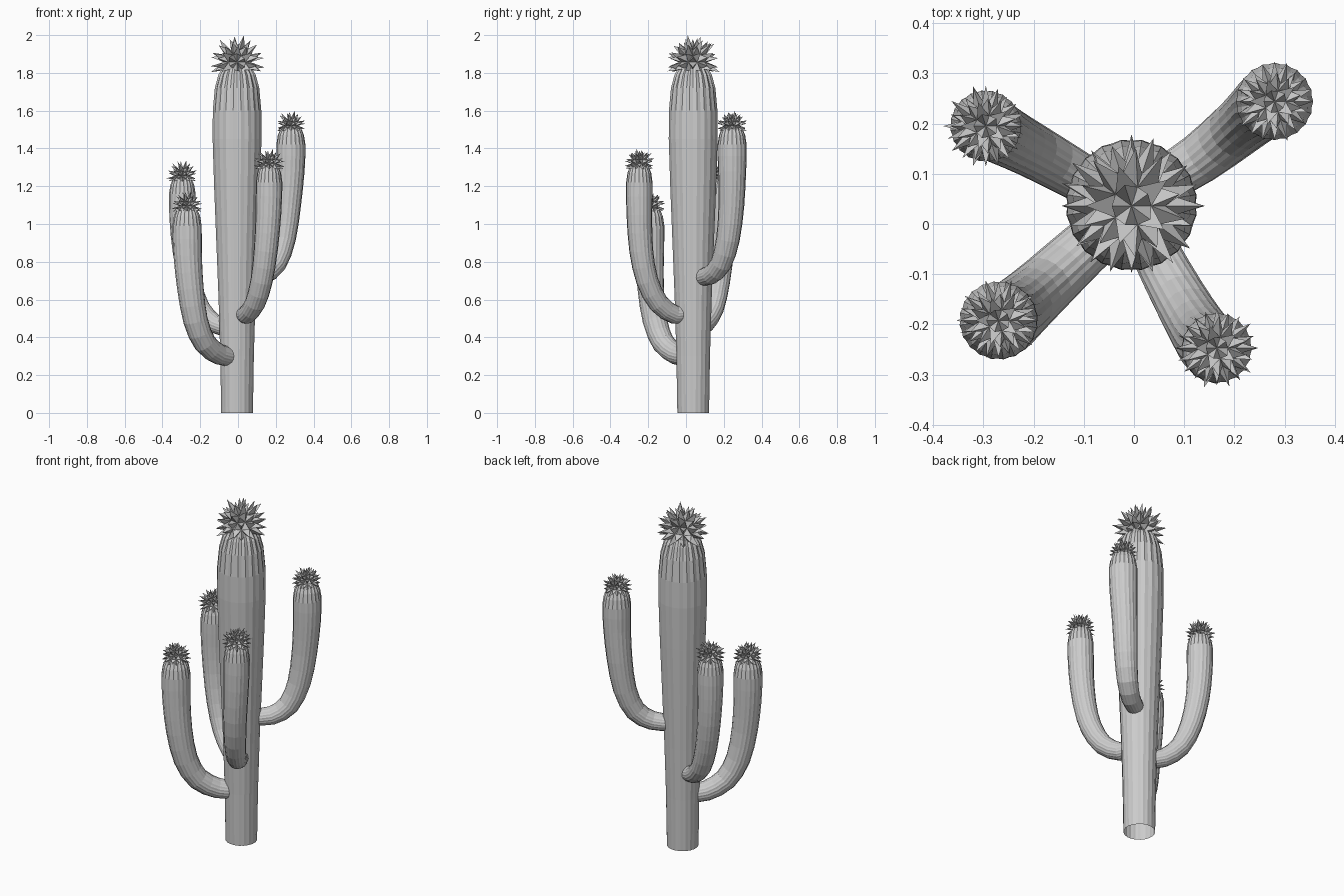
import bpy, bmesh, math, random
from mathutils import Vector

random.seed(7)
if "Cube" in bpy.data.objects:
    bpy.data.objects.remove(bpy.data.objects["Cube"])

grey = bpy.data.materials.new("plain grey")
grey.use_nodes = True
grey.diffuse_color = (0.6, 0.6, 0.6, 1)
grey.node_tree.nodes["Principled BSDF"].inputs["Base Color"].default_value = (0.6, 0.6, 0.6, 1)

RIBS = 20


def finish(bm, name):
    mesh = bpy.data.meshes.new(name)
    bm.to_mesh(mesh)
    bm.free()
    mesh.materials.append(grey)
    obj = bpy.data.objects.new(name, mesh)
    bpy.context.collection.objects.link(obj)
    return obj


def smooth_path(points, steps=2):
    """Catmull-Rom curve through the control points."""
    pts = [points[0]] + points + [points[-1]]
    out = []
    for a, b, c, d in zip(pts, pts[1:], pts[2:], pts[3:]):
        for s in range(steps):
            t = s / steps
            out.append(0.5 * (2 * b + (c - a) * t + (2 * a - 5 * b + 4 * c - d) * t * t
                              + (3 * b - a - 3 * c + d) * t ** 3))
    return out + [points[-1]]


def ribbed_tube(name, rings):
    """rings: list of (centre, radius, rib depth); the lower end stays open."""
    bm = bmesh.new()
    loops = []
    u = None
    for i, (centre, radius, depth) in enumerate(rings):
        before, after = rings[max(i - 1, 0)][0], rings[min(i + 1, len(rings) - 1)][0]
        tangent = (after - before).normalized()
        if u is None:
            u = tangent.orthogonal()
        u = (u - tangent * u.dot(tangent)).normalized()
        v = tangent.cross(u)
        loop = []
        for k in range(RIBS * 2):
            ang = math.pi * k / RIBS
            r = radius * (1 - depth * (k % 2))
            loop.append(bm.verts.new(centre + r * (math.cos(ang) * u + math.sin(ang) * v)))
        loops.append(loop)
    for low, high in zip(loops, loops[1:]):
        for k in range(len(low)):
            n = (k + 1) % len(low)
            bm.faces.new((low[k], low[n], high[n], high[k]))
    bm.faces.new(loops[-1])
    return finish(bm, name)


def spiky_crown(name, x, y, top, size):
    """Ball whose faces are each drawn out into a sharp spine."""
    bm = bmesh.new()
    bmesh.ops.create_icosphere(bm, subdivisions=2, radius=0.5 * size)
    under = [f for f in bm.faces if f.calc_center_median().z < -0.3 * size]
    bmesh.ops.delete(bm, geom=under, context='FACES')
    spines = bmesh.ops.poke(bm, faces=bm.faces[:])["verts"]
    for tip in spines:
        tip.co = tip.co.normalized() * size * random.uniform(0.84, 1.04)
    highest = max(v.co.z for v in bm.verts)
    bmesh.ops.translate(bm, vec=(x, y, top - highest), verts=bm.verts)
    return finish(bm, name)


# Trunk: gently widening column with a ribbed shoulder
trunk_profile = [(0, 0.085, 0.02), (0.3, 0.09, 0.02), (0.6, 0.099, 0.02), (0.9, 0.111, 0.02),
                 (1.2, 0.123, 0.02), (1.45, 0.131, 0.02), (1.6, 0.13, 0.03), (1.72, 0.119, 0.05),
                 (1.79, 0.1, 0.08), (1.84, 0.07, 0.1)]
ribbed_tube("trunk", [(Vector((-0.005, 0.038, z)), r, d) for z, r, d in trunk_profile])
spiky_crown("trunk_crown", -0.005, 0.036, 2.0, 0.15)

# Arms: (path, top height, root radius, top radius)
arms = {
    "front_left_arm": ([(0.02, 0, 0.53), (0.045, -0.06, 0.52), (0.09, -0.145, 0.58),
                        (0.125, -0.205, 0.7), (0.147, -0.237, 0.86), (0.161, -0.247, 1.05),
                        (0.165, -0.247, 1.22)], 1.40, 0.045, 0.07),
    "back_left_arm": ([(0.05, 0.08, 0.72), (0.13, 0.13, 0.73), (0.2, 0.185, 0.79),
                       (0.243, 0.222, 0.92), (0.265, 0.24, 1.1), (0.278, 0.244, 1.28),
                       (0.28, 0.244, 1.42)], 1.60, 0.045, 0.077),
    "back_right_arm": ([(-0.05, 0.06, 0.45), (-0.12, 0.1, 0.47), (-0.2, 0.145, 0.55),
                        (-0.253, 0.173, 0.69), (-0.283, 0.19, 0.86), (-0.294, 0.195, 1.02),
                        (-0.295, 0.195, 1.16)], 1.335, 0.045, 0.071),
    "front_right_arm": ([(-0.04, 0, 0.3), (-0.1, -0.05, 0.31), (-0.175, -0.12, 0.37),
                         (-0.225, -0.165, 0.49), (-0.252, -0.187, 0.66), (-0.266, -0.192, 0.83),
                         (-0.27, -0.192, 0.99)], 1.17, 0.05, 0.078),
}
for name, (points, top, root, wide) in arms.items():
    path = smooth_path([Vector(p) for p in points])
    rings = []
    for i, p in enumerate(path):
        t = i / (len(path) - 1)
        rings.append((p, root + (wide - root) * min(1, t * 1.1), 0.03))
    x, y, _ = points[-1]
    for drop, part, depth in ((0.13, 0.9, 0.05), (0.1, 0.74, 0.08), (0.08, 0.5, 0.1)):
        rings.append((Vector((x, y, top - drop)), wide * part, depth))
    ribbed_tube(name, rings)
    spiky_crown(name + "_crown", x, y, top, 0.083)
